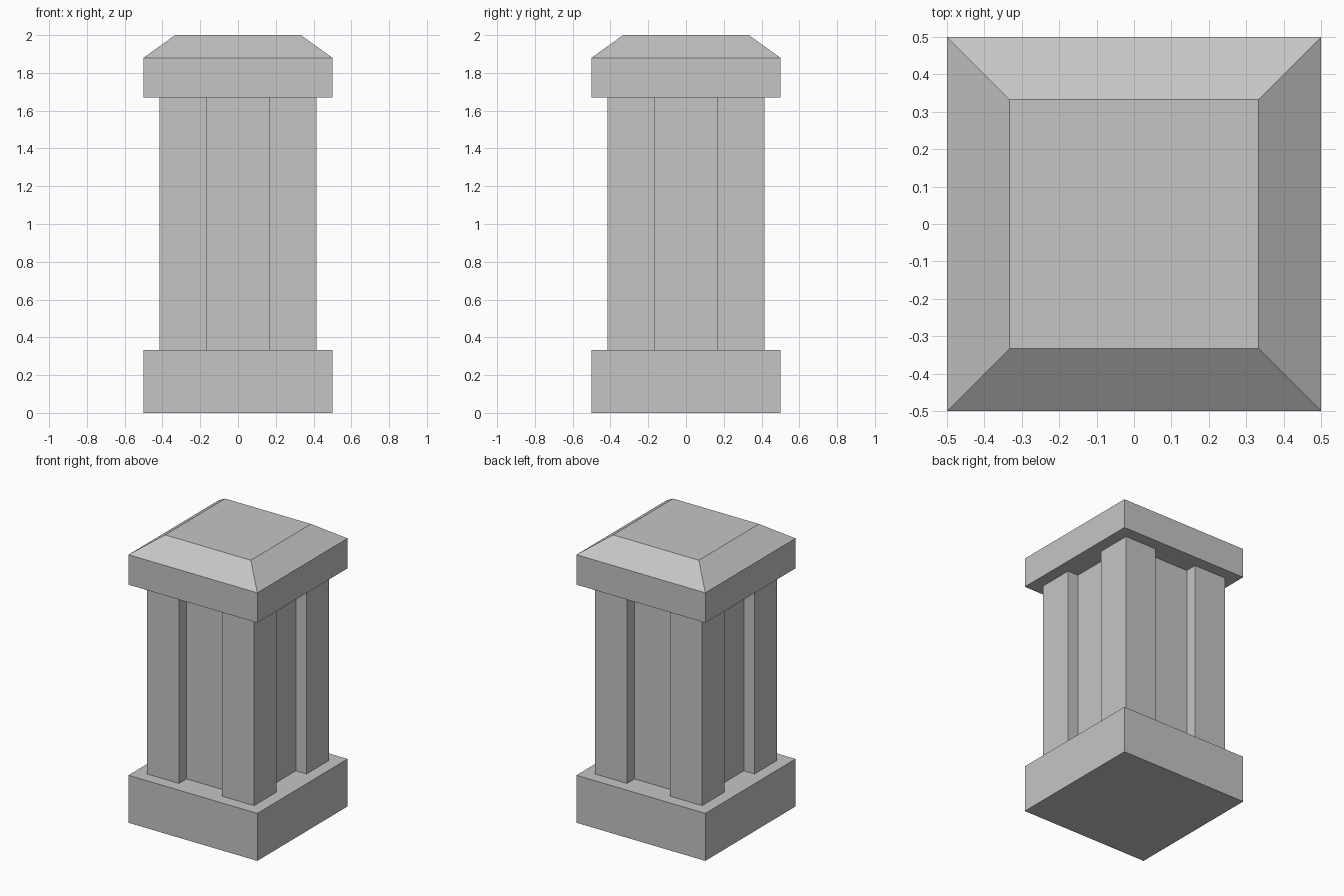
import bpy
import bmesh

cube = bpy.data.objects.get("Cube")
if cube:
    bpy.data.objects.remove(cube, do_unlink=True)

stone = bpy.data.materials.new("grey_stone")
stone.use_nodes = True
GREY = (0.56, 0.56, 0.56, 1)
stone.diffuse_color = GREY
stone.node_tree.nodes["Principled BSDF"].inputs["Base Color"].default_value = GREY

BASE_TOP, CAP_BOTTOM, CAP_EDGE, TOP = 0.333, 1.67, 1.88, 2.0


def square_stack(name, levels, center=(0, 0)):
    """Solid with a square section; levels are (half width, height) pairs."""
    bm = bmesh.new()
    rings = []
    for half, z in levels:
        rings.append([bm.verts.new((center[0] + sx * half, center[1] + sy * half, z))
                      for sx, sy in ((-1, -1), (1, -1), (1, 1), (-1, 1))])
    for low, high in zip(rings, rings[1:]):
        for i in range(4):
            j = (i + 1) % 4
            bm.faces.new((low[i], low[j], high[j], high[i]))
    bm.faces.new(rings[0][::-1])
    bm.faces.new(rings[-1])
    mesh = bpy.data.meshes.new(name)
    bm.to_mesh(mesh)
    bm.free()
    mesh.materials.append(stone)
    obj = bpy.data.objects.new(name, mesh)
    bpy.context.collection.objects.link(obj)
    return obj


# Plinth and recessed shaft
square_stack("base", [(0.5, 0), (0.5, BASE_TOP)])
square_stack("shaft_core", [(0.333, BASE_TOP), (0.333, CAP_BOTTOM)])

# Corner posts standing proud of the shaft
for side, sx in (("left", 1), ("right", -1)):
    for end, sy in (("front", -1), ("back", 1)):
        square_stack(f"{end}_{side}_post",
                     [(0.125, BASE_TOP), (0.125, CAP_BOTTOM)],
                     (sx * 0.291, sy * 0.291))

# Cap with sloping top
square_stack("cap", [(0.5, CAP_BOTTOM), (0.5, CAP_EDGE), (0.333, TOP)])
